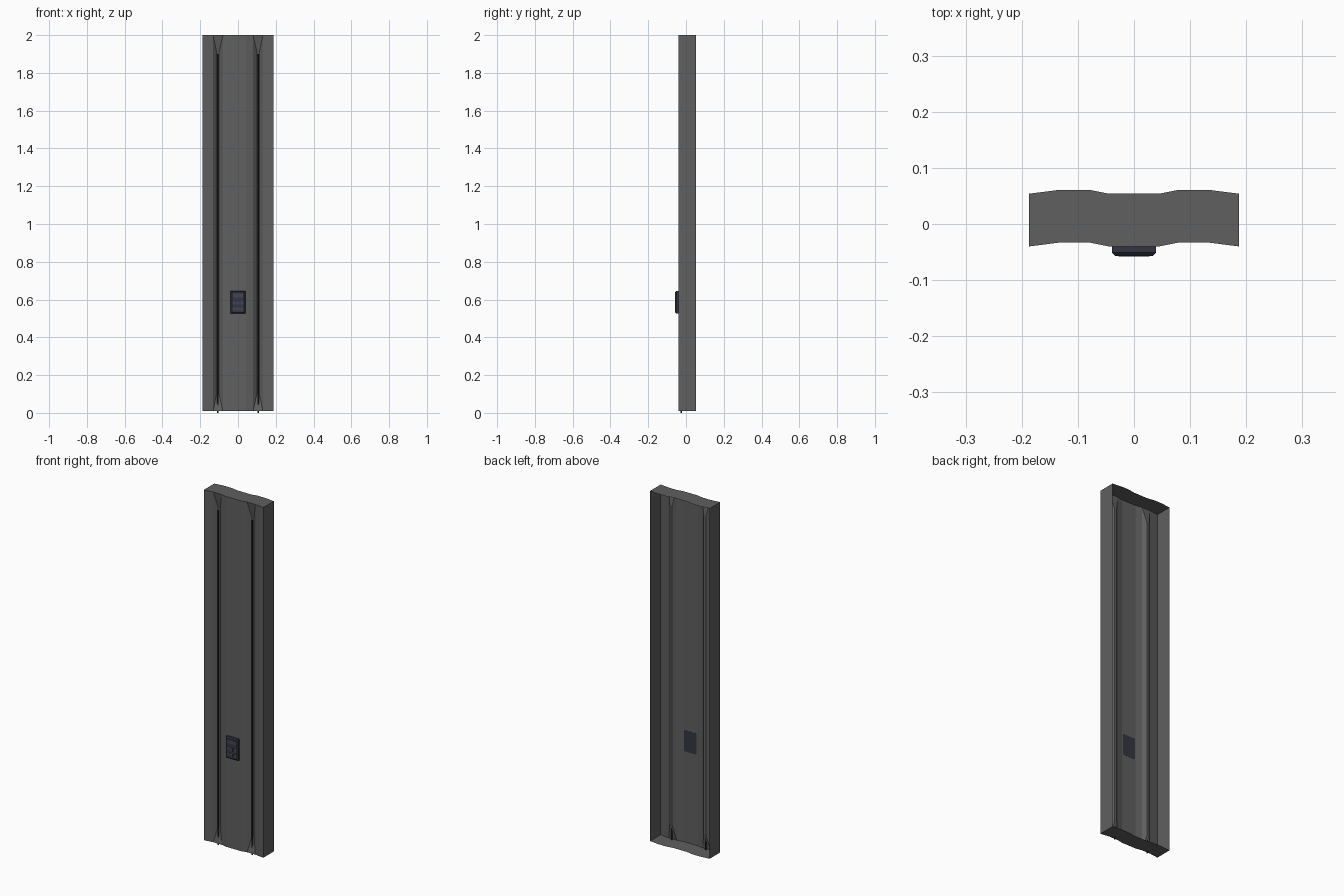
import bpy, bmesh

if "Cube" in bpy.data.objects:
    bpy.data.objects.remove(bpy.data.objects["Cube"])


def material(name, col):
    m = bpy.data.materials.new(name)
    m.diffuse_color = (*col, 1)
    m.use_nodes = True
    m.node_tree.nodes["Principled BSDF"].inputs["Base Color"].default_value = m.diffuse_color
    return m


PANEL = material("panel_grey", (0.115, 0.115, 0.115))
NAVY = material("dark_navy", (0.035, 0.035, 0.055))
KEY = material("key_navy", (0.06, 0.06, 0.09))
DARK = material("rod_dark", (0.02, 0.02, 0.02))


def finish(bm, name, mat):
    me = bpy.data.meshes.new(name)
    bm.to_mesh(me)
    bm.free()
    ob = bpy.data.objects.new(name, me)
    bpy.context.collection.objects.link(ob)
    me.materials.append(mat)
    return ob


def box(name, x, y, z, mat, bevel=0.0):
    """Box from (min, max) ranges, optionally chamfered round the front face."""
    bm = bmesh.new()
    bmesh.ops.create_cube(bm, size=1)
    for v in bm.verts:
        v.co = [r[0] if c < 0 else r[1] for c, r in zip(v.co, (x, y, z))]
    if bevel:
        edges = [e for e in bm.edges if all(v.co.y < y[0] + 1e-5 for v in e.verts)]
        bmesh.ops.bevel(bm, geom=edges, offset=bevel, segments=1, affect='EDGES')
    return finish(bm, name, mat)


# Open-backed panel shell, lofted through four heights
DEPTH = 0.094


def half_profile(end):
    groove = [(0.08, -0.033), (0.132, -0.033)] if end else [(0.1, -0.016), (0.113, -0.016)]
    return [(0.045, -0.04), (0.08, -0.033), *groove, (0.132, -0.033), (0.187, -0.04)]


bm = bmesh.new()
rings = []
for z, end in ((0.01, True), (0.1, False), (1.91, False), (2.0, True)):
    half = half_profile(end)
    pts = [(-x, y) for x, y in reversed(half)] + half
    pts = [(-0.187, -0.04 + DEPTH)] + pts + [(0.187, -0.04 + DEPTH)]
    rings.append([bm.verts.new((x, y, z)) for x, y in pts])
for a, b in zip(rings, rings[1:]):
    for i in range(len(a) - 1):
        bm.faces.new((a[i], a[i + 1], b[i + 1], b[i]))

# Wavy top and bottom caps
for ring, flip in ((rings[0], True), (rings[-1], False)):
    rear = [bm.verts.new((v.co.x, v.co.y + DEPTH, v.co.z))
            for v in reversed(ring[2:-2])]
    loop = ring + rear
    bm.faces.new(loop[::-1] if flip else loop)
bmesh.ops.remove_doubles(bm, verts=bm.verts, dist=1e-5)
finish(bm, "panel_shell", PANEL)

# Thin rods in the grooves
for side, s in (("left", -1), ("right", 1)):
    bm = bmesh.new()
    bmesh.ops.create_cone(bm, cap_ends=True, segments=8, radius1=0.004,
                          radius2=0.004, depth=1.9)
    bmesh.ops.translate(bm, verts=bm.verts, vec=(s * 0.1065, -0.024, 0.95))
    finish(bm, side + "_groove_rod", DARK)

# Keypad with screen and buttons
box("keypad_body", (-0.039, 0.039), (-0.057, -0.0395), (0.525, 0.645), NAVY, 0.006)
box("keypad_screen", (-0.027, 0.027), (-0.058, -0.056), (0.612, 0.632), KEY)
for r in range(2):
    for c in range(3):
        x, z = (c - 1) * 0.021, 0.55 + r * 0.032
        box(f"keypad_button_{r}_{c}", (x - 0.007, x + 0.007), (-0.058, -0.056),
            (z - 0.009, z + 0.009), KEY)
